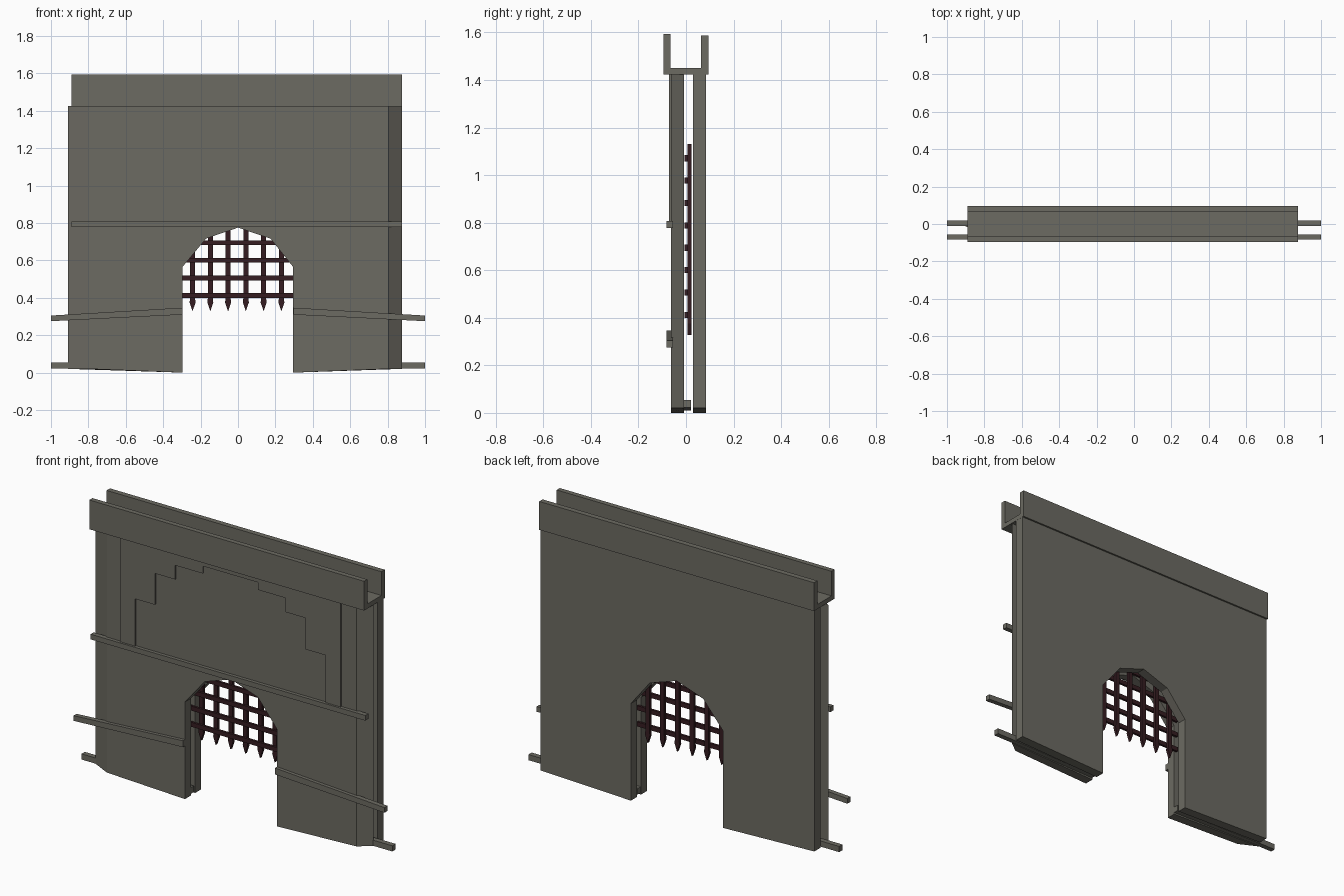
import bpy, bmesh

if "Cube" in bpy.data.objects:
    bpy.data.objects.remove(bpy.data.objects["Cube"])


def material(name, rgb):
    m = bpy.data.materials.new(name)
    m.diffuse_color = (*rgb, 1)
    m.use_nodes = True
    m.node_tree.nodes["Principled BSDF"].inputs["Base Color"].default_value = m.diffuse_color
    return m


STONE = material("grey stone", (0.15, 0.145, 0.122))
IRON = material("dark red iron", (0.035, 0.012, 0.015))


def loft(name, mat, front, y0, y1, back=None):
    """Join an (x, z) outline at y0 to a matching outline at y1."""
    bm = bmesh.new()
    a = [bm.verts.new((x, y0, z)) for x, z in front]
    b = [bm.verts.new((x, y1, z)) for x, z in (back or front)]
    bm.faces.new(a)
    bm.faces.new(b[::-1])
    for i in range(len(a)):
        j = (i + 1) % len(a)
        bm.faces.new((a[i], b[i], b[j], a[j]))
    bmesh.ops.recalc_face_normals(bm, faces=bm.faces)
    me = bpy.data.meshes.new(name)
    bm.to_mesh(me)
    bm.free()
    me.materials.append(mat)
    ob = bpy.data.objects.new(name, me)
    bpy.context.collection.objects.link(ob)
    return ob


def box(name, mat, x0, x1, y0, y1, z0, z1):
    return loft(name, mat, [(x0, z0), (x1, z0), (x1, z1), (x0, z1)], y0, y1)


# Wall slabs with a pointed, faceted gateway
def wall_outline(left, right):
    arch = [(-0.297, 0), (-0.297, 0.565), (-0.17, 0.717), (0, 0.775),
            (0.173, 0.717), (0.295, 0.565), (0.295, 0)]
    return [(left, 0.02)] + arch + [(right, 0.02), (right, 1.425), (left, 1.425)]


loft("front_wall", STONE, wall_outline(-0.80, 0.805), -0.063, -0.008,
     wall_outline(-0.91, 0.877))
loft("back_wall", STONE, wall_outline(-0.885, 0.877), 0.03, 0.085)

# Thin raised facing with a stepped recess above the gate
steps = [(0.612, 0.80), (0.612, 1.083), (0.485, 1.083), (0.485, 1.265),
         (0.355, 1.265), (0.355, 1.347), (0.177, 1.347), (0.177, 1.39)]
outline = [(-0.71, 0.80)] + [(-x, z) for x, z in steps] + steps[::-1]
outline += [(0.71, 0.80), (0.71, 1.425), (-0.71, 1.425)]
loft("stepped_facing", STONE, outline, -0.071, -0.06)

# Ledge over the gate
box("ledge", STONE, -0.89, 0.877, -0.083, -0.055, 0.778, 0.808)

# Sloping front rails and lower rails, one pair each side
for side, s in (("left", -1), ("right", 1)):
    loft(side + "_front_rail", STONE,
         [(s * 0.296, 0.31), (s, 0.275), (s, 0.305), (s * 0.296, 0.347)],
         -0.083, -0.055)
    loft(side + "_lower_rail", STONE,
         [(s * 0.297, 0.01), (s * 0.88, 0.022), (s, 0.022), (s, 0.055),
          (s * 0.88, 0.055), (s * 0.297, 0.045)], -0.01, 0.02)

# Walkway channel on top, one U-shaped section swept along x
section = [(-0.095, 1.423), (0.095, 1.423), (0.095, 1.588), (0.064, 1.588),
           (0.064, 1.45), (-0.066, 1.45), (-0.066, 1.593), (-0.095, 1.593)]
bm = bmesh.new()
face = bm.faces.new([bm.verts.new((-0.89, y, z)) for y, z in section])
ext = bmesh.ops.extrude_face_region(bm, geom=[face], use_keep_orig=True)
bmesh.ops.translate(bm, vec=(1.768, 0, 0),
                    verts=[g for g in ext["geom"] if isinstance(g, bmesh.types.BMVert)])
bmesh.ops.recalc_face_normals(bm, faces=bm.faces)
me = bpy.data.meshes.new("walkway")
bm.to_mesh(me)
bm.free()
me.materials.append(STONE)
bpy.context.collection.objects.link(bpy.data.objects.new("walkway", me))

# Portcullis: spiked uprights and cross bars
for i in range(6):
    x = -0.243 + 0.095 * i
    half = [(0.013, 1.13), (0.013, 0.40), (0.016, 0.375)]
    pts = [(x + w, z) for w, z in half] + [(x, 0.328)]
    pts += [(x - w, z) for w, z in half[::-1]]
    loft("portcullis_upright", IRON, pts, 0.006, 0.023)
for i in range(8):
    z = 0.412 + 0.0942 * i
    box("portcullis_crossbar", IRON, -0.31, 0.31, -0.006, 0.008, z - 0.013, z + 0.013)
